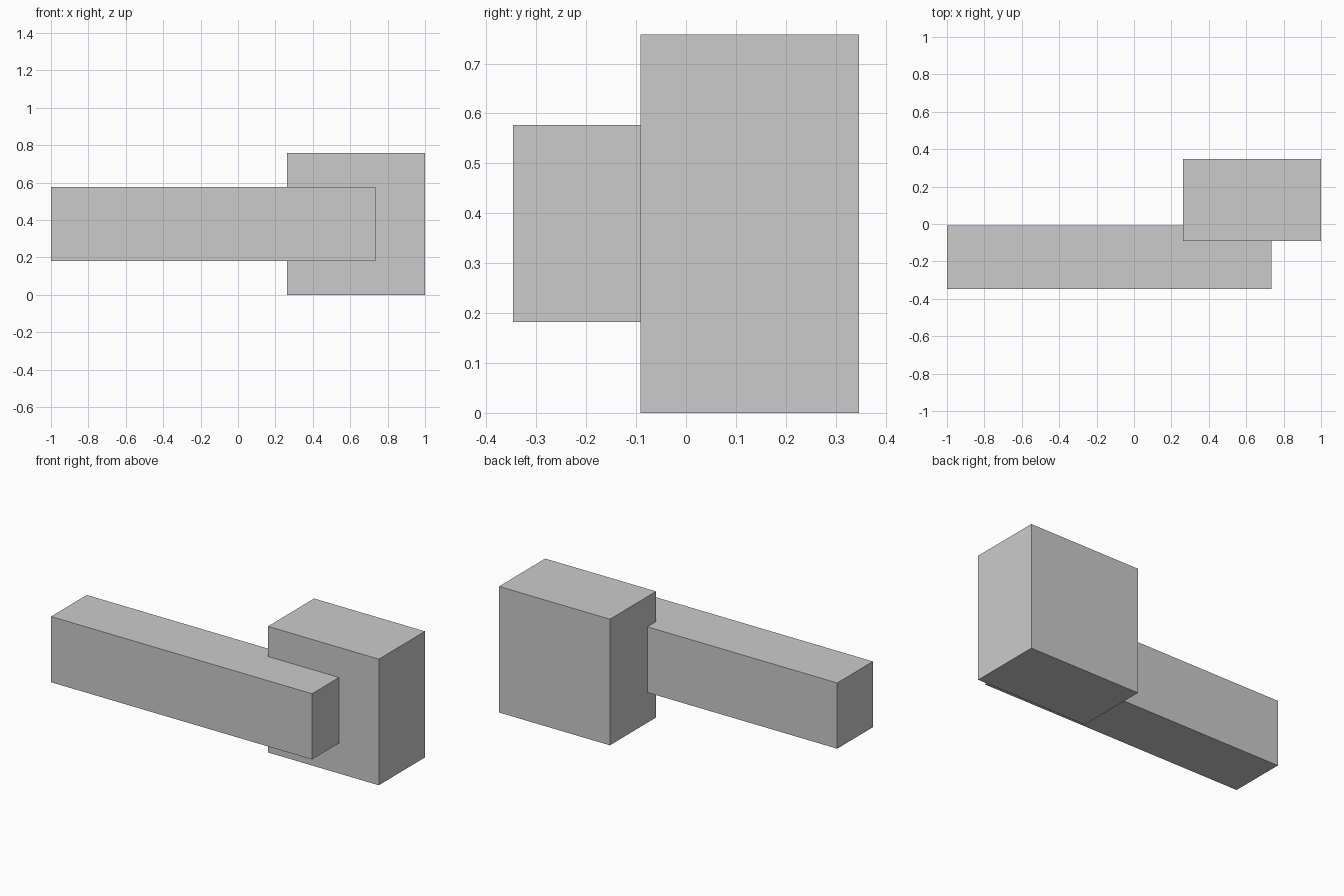
import bpy

if "Cube" in bpy.data.objects:
    bpy.data.objects.remove(bpy.data.objects["Cube"])


def box(name, x, y, z):
    """Add a box spanning the given (min, max) ranges."""
    centre = [(a + b) / 2 for a, b in (x, y, z)]
    bpy.ops.mesh.primitive_cube_add(size=1, location=centre)
    obj = bpy.context.object
    obj.name = name
    obj.scale = [b - a for a, b in (x, y, z)]
    bpy.ops.object.transform_apply(location=False, rotation=False, scale=True)
    return obj


# Upright block at the right
box("block", (0.263, 1.0), (-0.091, 0.347), (0.0, 0.758))

# Long beam set part way into the block's front face
box("beam", (-1.0, 0.735), (-0.347, -0.008), (0.182, 0.577))
